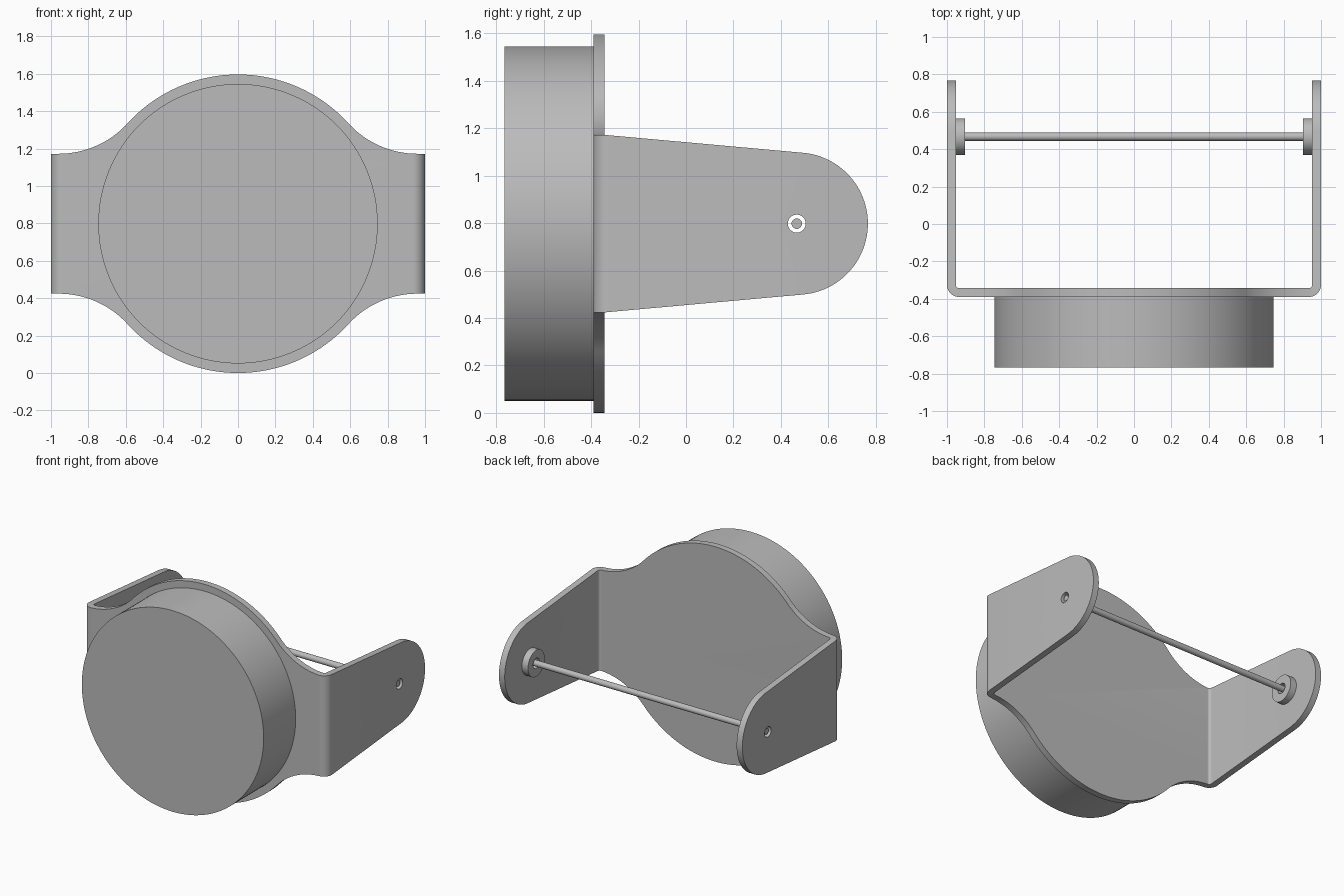
import bpy, bmesh, math
from mathutils import Vector

cube = bpy.data.objects.get("Cube")
if cube:
    bpy.data.objects.remove(cube, do_unlink=True)

steel = bpy.data.materials.new("grey_steel")
steel.use_nodes = True
GREY = (0.5, 0.5, 0.5, 1)
steel.diffuse_color = GREY
steel.node_tree.nodes["Principled BSDF"].inputs["Base Color"].default_value = GREY

MID = 0.798                      # height of the common axis
FRONT, BACK = -0.39, -0.343      # plate faces
THICK = BACK - FRONT
PIVOT_Y, TIP_R = 0.467, 0.30     # rounded arm ends
HALF_H = 0.374                   # half height of the arm at the bend


def arc(cx, cy, r, a0, a1, n):
    return [(cx + r * math.cos(a0 + (a1 - a0) * i / n),
             cy + r * math.sin(a0 + (a1 - a0) * i / n)) for i in range(n + 1)]


def prism(name, outline, place, depth):
    """Extrude a closed 2D outline; place maps (u, v) to 3D."""
    bm = bmesh.new()
    face = bm.faces.new([bm.verts.new(place(u, v)) for u, v in outline])
    out = bmesh.ops.extrude_face_region(bm, geom=[face])
    verts = [g for g in out["geom"] if isinstance(g, bmesh.types.BMVert)]
    bmesh.ops.translate(bm, vec=Vector(depth), verts=verts)
    bmesh.ops.recalc_face_normals(bm, faces=bm.faces)
    mesh = bpy.data.meshes.new(name)
    bm.to_mesh(mesh)
    bm.free()
    mesh.materials.append(steel)
    obj = bpy.data.objects.new(name, mesh)
    bpy.context.collection.objects.link(obj)
    return obj


def disc(name, r, axis, start, length, y=0.0, n=96):
    circle = arc(0, 0, r, 0, math.tau, n)[:-1]
    if axis == "x":
        return prism(name, circle, lambda u, v: (start, y + u, MID + v), (length, 0, 0))
    return prism(name, circle, lambda u, v: (u, start, MID + v), (0, length, 0))


def activate(obj):
    bpy.ops.object.select_all(action="DESELECT")
    obj.select_set(True)
    bpy.context.view_layer.objects.active = obj


def cut(obj, tool, operation):
    mod = obj.modifiers.new("cut", "BOOLEAN")
    mod.operation, mod.object, mod.solver = operation, tool, "EXACT"
    activate(obj)
    bpy.ops.object.modifier_apply(modifier=mod.name)


# Bent U strip seen from above, with rounded corners
R_OUT = 0.065
R_IN = R_OUT - THICK
cx, cy = 1 - R_OUT, FRONT + R_OUT
right = [(1, 0.9)] + arc(cx, cy, R_OUT, 0, -math.pi / 2, 10)
inner = arc(cx, cy, R_IN, -math.pi / 2, 0, 8) + [(1 - THICK, 0.9)]
half = right + [(-x, y) for x, y in reversed(right)]
strip = half + [(-x, y) for x, y in reversed(inner)] + inner
bracket = prism("bracket", strip, lambda u, v: (u, v, -0.1), (0, 0, 1.8))

# Front silhouette: disc blending into the arms through concave fillets
PLATE_R, FIL = MID, 0.5
fx = math.sqrt((PLATE_R + FIL) ** 2 - (HALF_H + FIL) ** 2)
join = math.atan2(HALF_H + FIL, fx)
quarter = [(1.1, HALF_H)] + arc(fx, HALF_H + FIL, FIL, -math.pi / 2, join - math.pi, 24)
top = quarter + arc(0, 0, PLATE_R, join, math.pi - join, 64)[1:-1]
top += [(-x, z) for x, z in reversed(quarter)]
front_shape = prism("front_cutter", top + [(-x, -z) for x, z in top],
                    lambda u, v: (u, -0.6, MID + v), (0, 2, 0))

# Side silhouette: tapered arm with a round end, full height at the plate
lean = math.asin(TIP_R / math.hypot(PIVOT_Y - BACK, HALF_H))
lean = math.atan2(HALF_H, PIVOT_Y - BACK) - lean
tip = arc(PIVOT_Y, 0, TIP_R, math.pi / 2 - lean, lean - math.pi / 2, 48)
STEP = BACK + 0.003
side = [(-0.6, 0.9), (STEP, 0.9), (STEP, HALF_H)] + tip
side += [(STEP, -HALF_H), (STEP, -0.9), (-0.6, -0.9)]
side_shape = prism("side_cutter", side, lambda u, v: (-1.2, u, MID + v), (2.4, 0, 0))

cut(bracket, front_shape, "INTERSECT")
cut(bracket, side_shape, "INTERSECT")

# Pivot bosses inside each arm, bored together with the bracket
bore = disc("bore_cutter", 0.038, "x", -1.2, 2.4, PIVOT_Y, 32)
bosses = []
for label, s in (("left", 1), ("right", -1)):
    boss = disc(label + "_boss", 0.098, "x", s * 0.903, s * (0.097 - THICK), PIVOT_Y, 48)
    cut(boss, bore, "DIFFERENCE")
    bosses.append(boss)
cut(bracket, bore, "DIFFERENCE")
for tool in (bore, front_shape, side_shape):
    bpy.data.objects.remove(tool, do_unlink=True)

# Front drum and the cross rod
drum = disc("drum", 0.747, "y", -0.766, FRONT + 0.766, n=128)
rod = disc("cross_rod", 0.022, "x", -0.99, 1.98, PIVOT_Y, 32)

for obj in [bracket, drum, rod] + bosses:
    activate(obj)
    bpy.ops.object.shade_smooth_by_angle(angle=math.radians(30))
